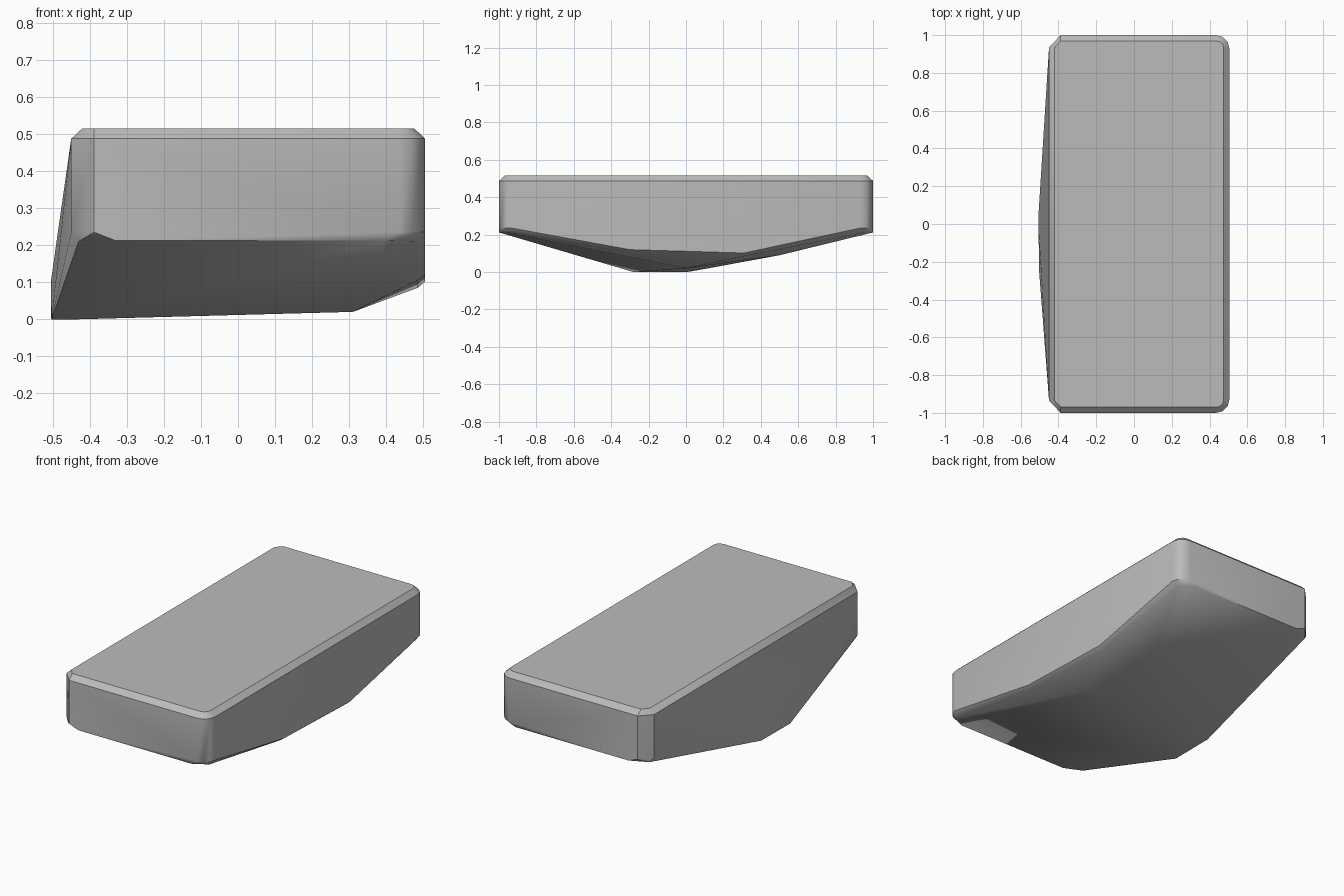
import bpy, bmesh, math

cube = bpy.data.objects.get("Cube")
if cube:
    bpy.data.objects.remove(cube, do_unlink=True)

stone = bpy.data.materials.new("stone_grey")
stone.use_nodes = True
grey = (0.5, 0.5, 0.5, 1.0)
stone.diffuse_color = grey
stone.node_tree.nodes["Principled BSDF"].inputs["Base Color"].default_value = grey


def outline(z, inset=0.0):
    """Slab outline: flat corners on the right side, rounded on the left."""
    pts = []
    for s in (-1, 1):
        pts += [(-0.45 + inset, s * 0.935, z), (-0.388, s * (1 - inset), z)]
        for i in range(4):
            a = math.radians(30 * i)
            pts.append((0.435 + (0.07 - inset) * math.cos(a),
                        s * (0.93 + (0.07 - inset) * math.sin(a)), z))
    return pts


# Upper slab with a chamfered top edge
points = outline(0.515, 0.03) + outline(0.487) + outline(0.235)

# Lower edges of the two ends
for s in (-1, 1):
    points += [(-0.33, s, 0.212), (0.40, s, 0.212),
               (-0.43, s * 0.95, 0.21), (0.48, s * 0.95, 0.21)]

# Uneven underside: bulging right flank, keel points and left lower edge
points += [(-0.505, 0.06, 0.1), (-0.505, -0.03, 0.1), (-0.505, 0.03, 0.004),
           (-0.503, -0.24, 0.0), (-0.43, -0.28, 0.0), (-0.43, 0.0, 0.0),
           (0.31, 0.0, 0.02), (0.26, 0.5, 0.09),
           (0.505, -0.3, 0.12), (0.505, 0.31, 0.102),
           (0.485, -0.3, 0.105), (0.485, 0.31, 0.085)]

# Wrap the stone around the points
bm = bmesh.new()
for p in points:
    bm.verts.new(p)
hull = bmesh.ops.convex_hull(bm, input=bm.verts)
loose = [v for v in bm.verts if not v.link_faces]
bmesh.ops.delete(bm, geom=loose, context='VERTS')
bmesh.ops.dissolve_limit(bm, angle_limit=math.radians(1),
                         verts=bm.verts, edges=bm.edges)
bmesh.ops.recalc_face_normals(bm, faces=bm.faces)

mesh = bpy.data.meshes.new("stone_block")
bm.to_mesh(mesh)
bm.free()
mesh.materials.append(stone)
block = bpy.data.objects.new("stone_block", mesh)
bpy.context.collection.objects.link(block)

bpy.context.view_layer.objects.active = block
block.select_set(True)
bpy.ops.object.shade_smooth_by_angle(angle=math.radians(35))
